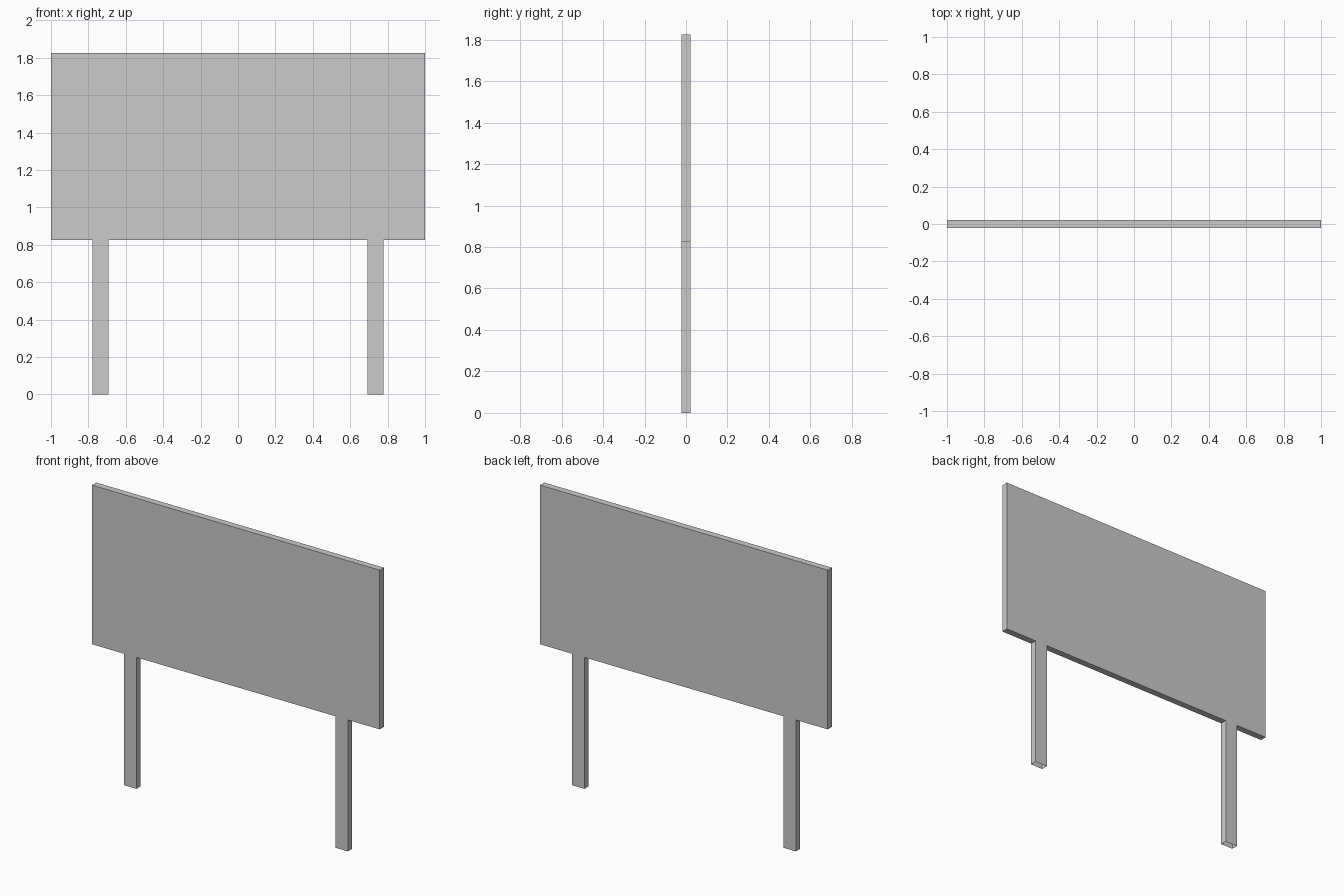
import bpy, bmesh

if "Cube" in bpy.data.objects:
    bpy.data.objects.remove(bpy.data.objects["Cube"])

THICK = 0.042
BOARD_Z, TOP_Z = 0.826, 1.826


def box(name, x0, x1, z0, z1, open_ends=False):
    """Axis-aligned slab centred on y = 0, optionally without its top and bottom."""
    bm = bmesh.new()
    bmesh.ops.create_cube(bm, size=1)
    for v in bm.verts:
        v.co.x = x0 if v.co.x < 0 else x1
        v.co.y *= THICK
        v.co.z = z0 if v.co.z < 0 else z1
    bm.normal_update()
    if open_ends:
        ends = [f for f in bm.faces if abs(f.normal.z) > 0.9]
        bmesh.ops.delete(bm, geom=ends, context='FACES_ONLY')
    mesh = bpy.data.meshes.new(name)
    bm.to_mesh(mesh)
    bm.free()
    obj = bpy.data.objects.new(name, mesh)
    bpy.context.collection.objects.link(obj)
    return obj


# Sign board
box("board", -1, 1, BOARD_Z, TOP_Z)

# Posts: hollow, open at the foot, capped above by the board
for side, cx in (("left", -0.735), ("right", 0.735)):
    box(side + "_post", cx - 0.043, cx + 0.043, 0, BOARD_Z, open_ends=True)
